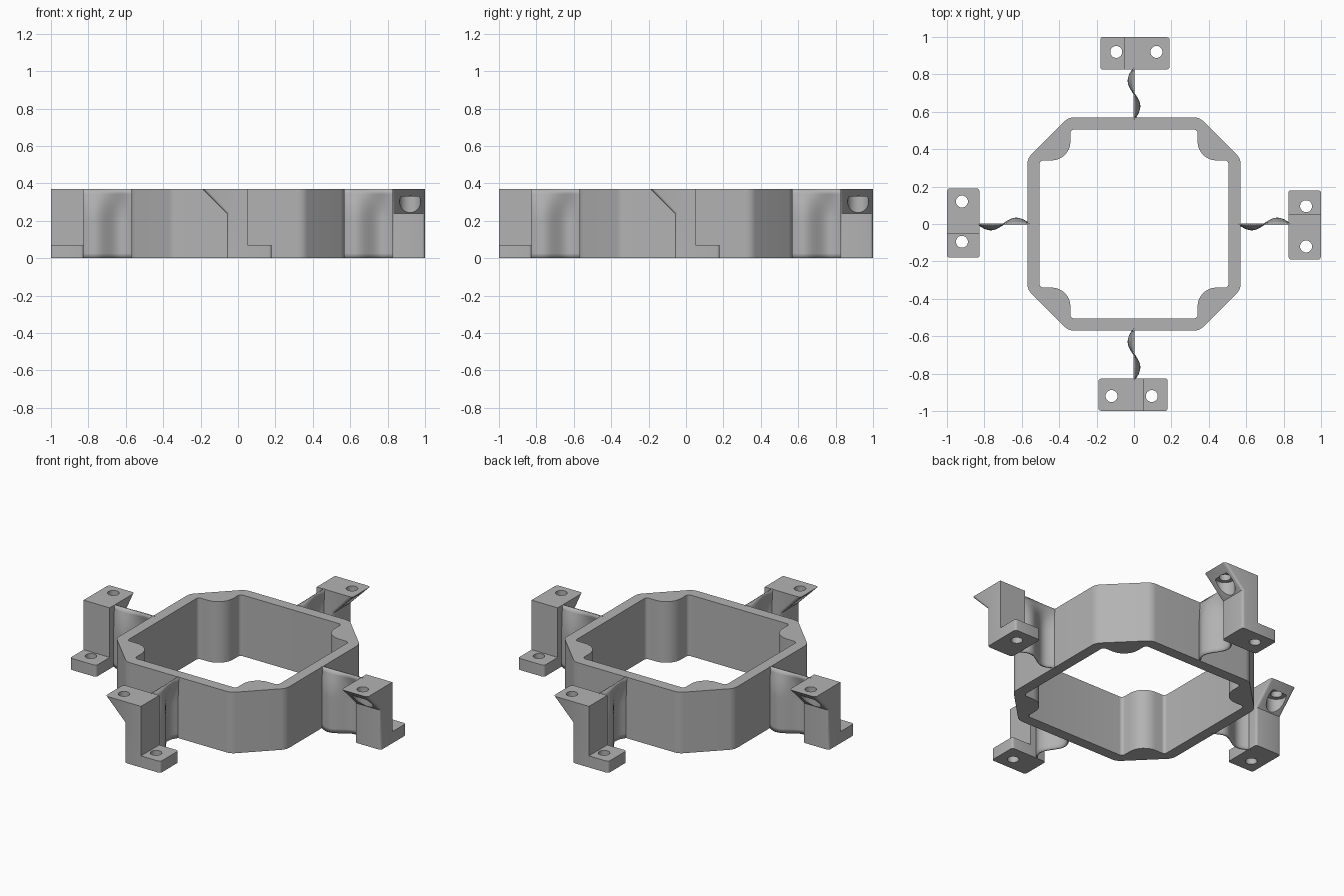
import bpy, bmesh, math
from mathutils import Vector

if "Cube" in bpy.data.objects:
    bpy.data.objects.remove(bpy.data.objects["Cube"])

H = 0.37
grey = bpy.data.materials.new("plain grey")
grey.diffuse_color = (0.45, 0.45, 0.45, 1)
grey.use_nodes = True
grey.node_tree.nodes["Principled BSDF"].inputs["Base Color"].default_value = grey.diffuse_color


def make(name, bm):
    bmesh.ops.recalc_face_normals(bm, faces=bm.faces)
    mesh = bpy.data.meshes.new(name)
    bm.to_mesh(mesh)
    bm.free()
    mesh.materials.append(grey)
    ob = bpy.data.objects.new(name, mesh)
    bpy.context.collection.objects.link(ob)
    return ob


def rounded(points, steps=8):
    """Round each (x, y, radius) corner of a closed outline."""
    out = []
    for i, (x, y, r) in enumerate(points):
        p = Vector((x, y))
        a = (Vector(points[i - 1][:2]) - p).normalized()
        b = (Vector(points[(i + 1) % len(points)][:2]) - p).normalized()
        half = a.angle(b) / 2
        centre = p + (a + b).normalized() * r / math.sin(half)
        s = p + a * r / math.tan(half) - centre
        e = p + b * r / math.tan(half) - centre
        turn = s.angle(e)
        for k in range(steps + 1):
            t = k / steps
            out.append(centre + (s * math.sin((1 - t) * turn) + e * math.sin(t * turn)) / math.sin(turn))
    return out


def four_fold(corner):
    """Repeat corner points around the z axis."""
    pts = []
    for c, s in ((1, 0), (0, 1), (-1, 0), (0, -1)):
        pts += [(c * x - s * y, s * x + c * y, r) for x, y, r in corner]
    return pts


def prism(name, outline, z0, z1):
    bm = bmesh.new()
    f = bm.faces.new([bm.verts.new((x, y, z0)) for x, y in outline])
    ext = bmesh.ops.extrude_face_region(bm, geom=[f])
    bmesh.ops.translate(bm, vec=(0, 0, z1 - z0),
                        verts=[v for v in ext["geom"] if isinstance(v, bmesh.types.BMVert)])
    return make(name, bm)


def cut(ob, cutter):
    mod = ob.modifiers.new("cut", 'BOOLEAN')
    mod.operation, mod.solver, mod.object = 'DIFFERENCE', 'EXACT', cutter
    bpy.context.view_layer.objects.active = ob
    bpy.ops.object.modifier_apply(modifier=mod.name)
    bpy.data.objects.remove(cutter)


def smooth(ob):
    bpy.ops.object.select_all(action='DESELECT')
    ob.select_set(True)
    bpy.context.view_layer.objects.active = ob
    bpy.ops.object.shade_smooth_by_angle(angle=math.radians(30))


def circle(x, y, r, n=32):
    return [(x + r * math.cos(2 * math.pi * k / n), y + r * math.sin(2 * math.pi * k / n)) for k in range(n)]


# Ring: chamfered outside, square inside with rounded corner pads
ring = prism("ring", rounded(four_fold([(0.57, 0.35, 0.07), (0.35, 0.57, 0.07)])), 0, H)
cut(ring, prism("ring_opening", rounded(four_fold(
    [(0.505, 0.34, 0.02), (0.34, 0.34, 0.1), (0.34, 0.505, 0.02)])), -0.1, H + 0.1))
smooth(ring)


# Bracket: post with a foot on one side and a sloped overhang on the other
def bracket():
    profile = [(-0.06, 0), (0.18, 0), (0.18, 0.07), (0.05, 0.07),
               (0.05, H), (-0.19, H), (-0.06, 0.24)]
    bm = bmesh.new()
    f = bm.faces.new([bm.verts.new((x, -1, z)) for x, z in profile])
    ext = bmesh.ops.extrude_face_region(bm, geom=[f])
    bmesh.ops.translate(bm, vec=(0, 0.175, 0),
                        verts=[v for v in ext["geom"] if isinstance(v, bmesh.types.BMVert)])
    upright = [e for e in bm.edges
               if abs(e.verts[0].co.z - e.verts[1].co.z) > 0.01
               and abs(e.verts[0].co.x + e.verts[1].co.x - 0.1) > 0.01]
    bmesh.ops.bevel(bm, geom=upright, offset=0.015, segments=4, profile=0.5, affect='EDGES')
    ob = make("bracket", bm)
    # Screw holes and the recess under the overhang
    cut(ob, prism("foot_hole", circle(0.095, -0.92, 0.032), -0.1, 0.2))
    cut(ob, prism("top_hole", circle(-0.12, -0.92, 0.032), 0.2, H + 0.1))
    cut(ob, prism("screw_recess", circle(-0.12, -0.92, 0.056), 0.22, 0.33))
    smooth(ob)
    return ob


# Spring: thin sheet, straight at its top edge and S-shaped below
def spring():
    bm = bmesh.new()
    nu, nv = 24, 14
    y0, y1 = -0.835, -0.56
    rows = []
    for j in range(nv + 1):
        z = H * j / nv
        t = min(1, (H - z) / 0.16)
        amp = 0.03 * math.sin(t * math.pi / 2)
        rows.append([bm.verts.new((amp * math.sin(2 * math.pi * i / nu),
                                   y0 + (y1 - y0) * i / nu, z)) for i in range(nu + 1)])
    for j in range(nv):
        for i in range(nu):
            bm.faces.new((rows[j][i], rows[j][i + 1], rows[j + 1][i + 1], rows[j + 1][i]))
    ob = make("spring", bm)
    mod = ob.modifiers.new("thickness", 'SOLIDIFY')
    mod.thickness, mod.offset = 0.008, 0
    smooth(ob)
    return ob


# Repeat the arm on all four sides
for part in (bracket(), spring()):
    for k, side in enumerate(("front", "right", "back", "left")):
        ob = part if k == 0 else part.copy()
        if k:
            bpy.context.collection.objects.link(ob)
        ob.name = side + "_" + part.name.split("_")[-1]
        ob.rotation_euler.z = k * math.pi / 2
